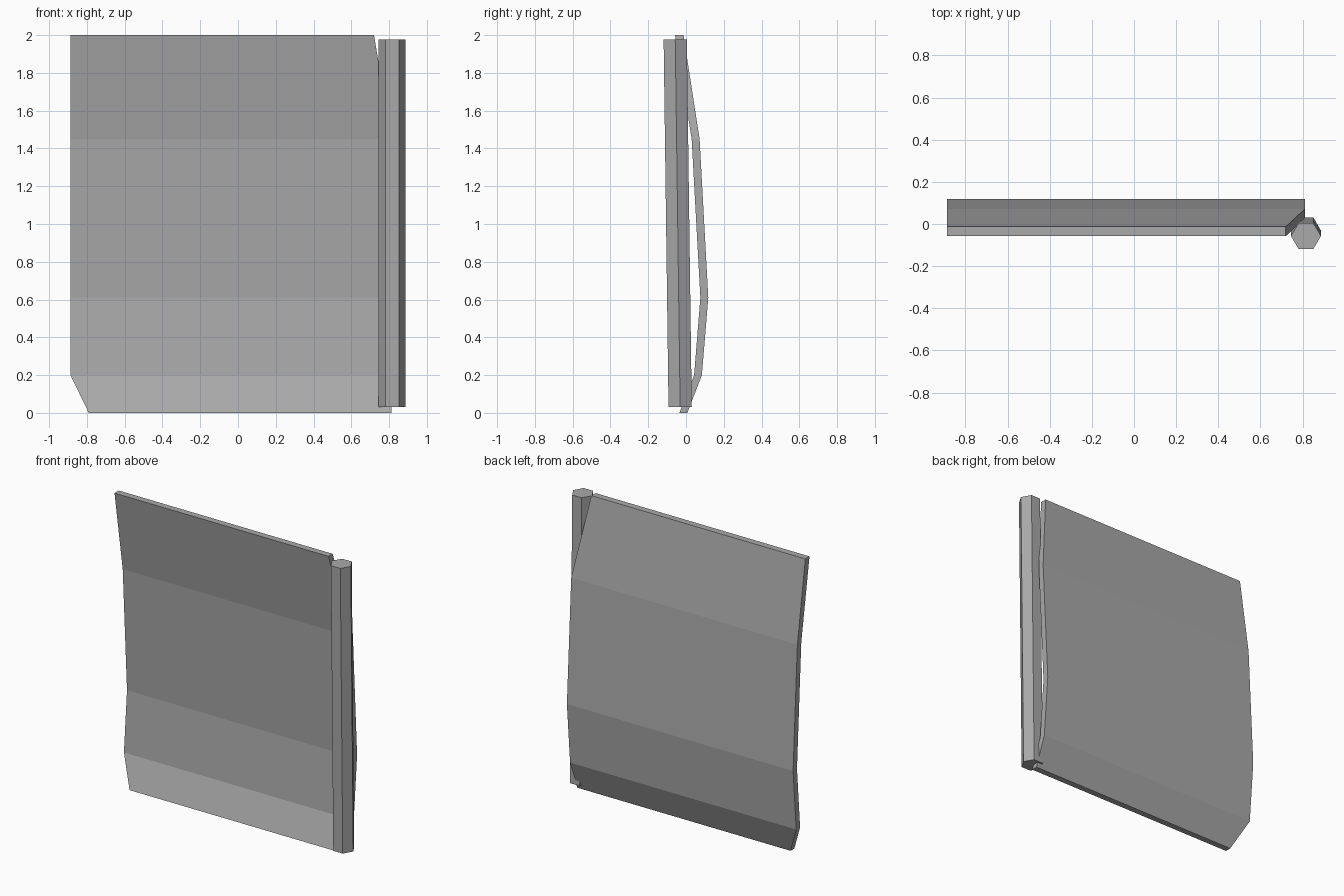
import bpy, bmesh, math

if "Cube" in bpy.data.objects:
    bpy.data.objects.remove(bpy.data.objects["Cube"])

grey = bpy.data.materials.new("grey")
grey.diffuse_color = (0.4, 0.4, 0.4, 1)
grey.use_nodes = True
grey.node_tree.nodes["Principled BSDF"].inputs["Base Color"].default_value = grey.diffuse_color


def finish(name, bm):
    bmesh.ops.recalc_face_normals(bm, faces=bm.faces)
    mesh = bpy.data.meshes.new(name)
    bm.to_mesh(mesh)
    bm.free()
    mesh.materials.append(grey)
    obj = bpy.data.objects.new(name, mesh)
    bpy.context.collection.objects.link(obj)
    return obj


# Bowed panel: rows of (z, front y, back y, left x, right x)
rows = [
    (0.00, -0.035, 0.007, -0.79, 0.812),
    (0.20, 0.043, 0.084, -0.887, 0.812),
    (0.61, 0.076, 0.118, -0.887, 0.812),
    (1.45, 0.030, 0.072, -0.887, 0.812),
    (2.00, -0.058, -0.013, -0.887, 0.72),
]
bm = bmesh.new()
rings = [[bm.verts.new(c) for c in ((l, f, z), (r, f, z), (r, b, z), (l, b, z))]
         for z, f, b, l, r in rows]
for low, high in zip(rings, rings[1:]):
    for i in range(4):
        j = (i + 1) % 4
        bm.faces.new((low[i], low[j], high[j], high[i]))
bm.faces.new(rings[0])
bm.faces.new(rings[-1])
finish("bowed_panel", bm)

# Six-sided pole, leaning slightly forward towards the top
bm = bmesh.new()
ends = []
for y, z in ((-0.031, 0.03), (-0.057, 1.976)):
    ends.append([bm.verts.new((0.816 + 0.071 * math.cos(math.radians(60 * i)),
                               y + 0.071 * math.sin(math.radians(60 * i)), z))
                 for i in range(6)])
for i in range(6):
    j = (i + 1) % 6
    bm.faces.new((ends[0][i], ends[0][j], ends[1][j], ends[1][i]))
bm.faces.new(ends[0])
bm.faces.new(ends[1])
finish("pole", bm)
